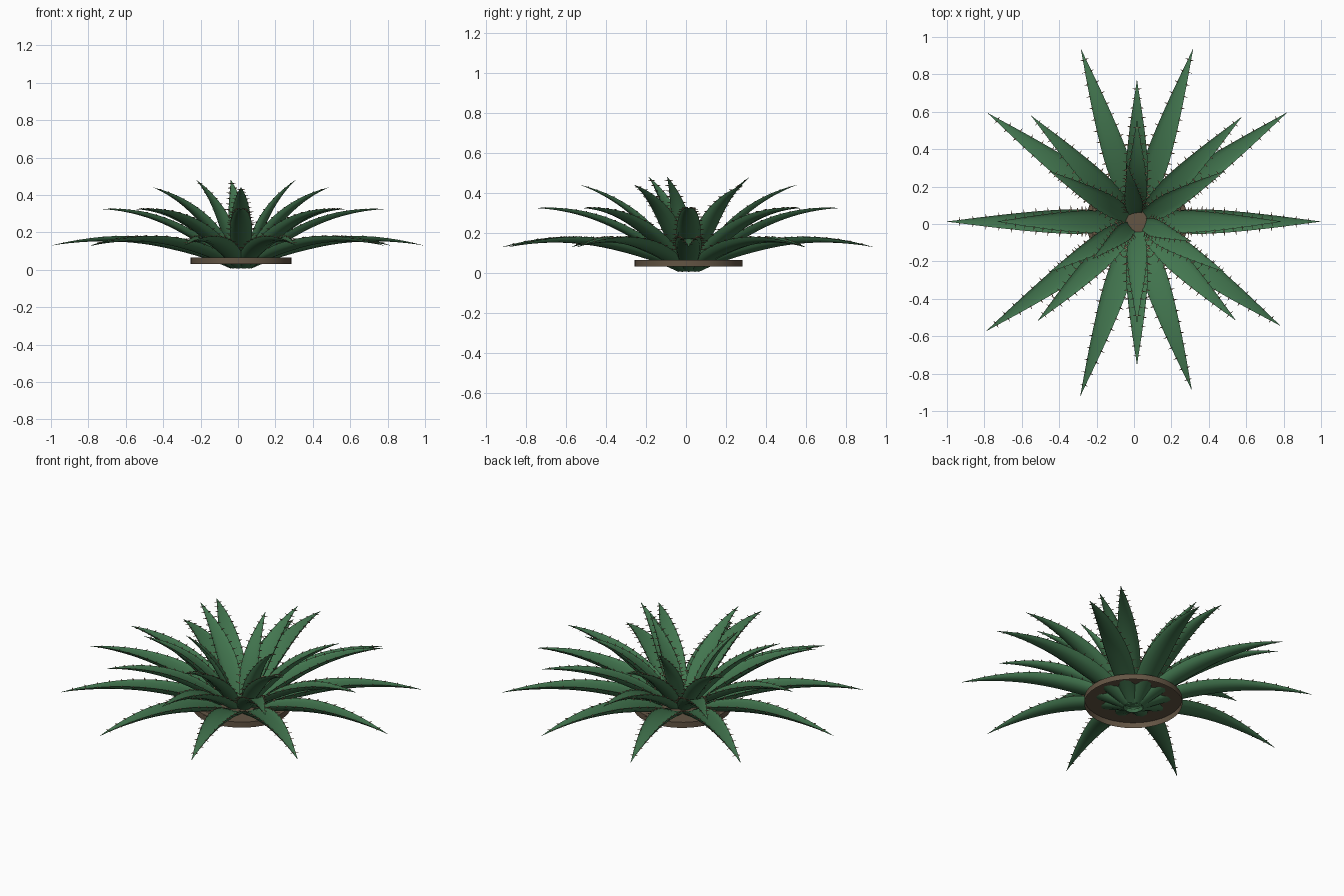
import bpy, bmesh, math
from mathutils import Vector, Matrix

if "Cube" in bpy.data.objects:
    bpy.data.objects.remove(bpy.data.objects["Cube"])

CENTRE = Vector((0.016, 0.013, 0))
STEPS, HALF = 22, 6


def material(name, rgb):
    m = bpy.data.materials.new(name)
    m.use_nodes = True
    m.diffuse_color = (*rgb, 1)
    m.node_tree.nodes["Principled BSDF"].inputs["Base Color"].default_value = (*rgb, 1)
    return m


green = material("leaf green", (0.055, 0.18, 0.078))
tan = material("tooth tan", (0.26, 0.19, 0.11))
brown = material("soil brown", (0.125, 0.09, 0.057))


def finish(name, bm, mats, angle=50):
    bmesh.ops.recalc_face_normals(bm, faces=bm.faces)
    mesh = bpy.data.meshes.new(name)
    bm.to_mesh(mesh)
    bm.free()
    for m in mats:
        mesh.materials.append(m)
    ob = bpy.data.objects.new(name, mesh)
    bpy.context.collection.objects.link(ob)
    bpy.ops.object.select_all(action='DESELECT')
    bpy.context.view_layer.objects.active = ob
    ob.select_set(True)
    bpy.ops.object.shade_smooth_by_angle(angle=math.radians(angle))
    return ob


def half_width(t, width):
    # Narrow foot, widest at a third, long taper to the tip
    if t < 0.35:
        return width * (0.6 + 0.4 * math.sin(t / 0.35 * math.pi / 2))
    return max(width * (1 - ((t - 0.35) / 0.65) ** 1.5), 0.001)


def frame(a, b, c, t):
    # Point and upward normal on a quadratic arc in the radial plane
    p = a * (1 - t) ** 2 + b * 2 * t * (1 - t) + c * t * t
    d = ((b - a) * (1 - t) + (c - b) * t).normalized()
    return p, d, Vector((-d.z, 0, d.x))


def add_tooth(bm, foot, out, along, size):
    # Small three-sided spike on the leaf margin
    up = along.cross(out)
    ring = [bm.verts.new(foot - out * 0.004 + size * 0.26 *
                         (along * math.cos(k * math.tau / 3) + up * math.sin(k * math.tau / 3)))
            for k in range(3)]
    tip = bm.verts.new(foot + out * size + along * size * 0.2)
    faces = [bm.faces.new((ring[k], ring[(k + 1) % 3], tip)) for k in range(3)]
    faces.append(bm.faces.new(ring[::-1]))
    for f in faces:
        f.material_index = 1


def leaf(name, angle, foot_z, bend, tip, width, teeth):
    a, b, c = Vector((0.04, 0, foot_z)), Vector((bend[0], 0, bend[1])), Vector((tip[0], 0, tip[1]))
    bm = bmesh.new()
    # Crescent section: shallow channel on top, rounded keel below
    top = [(math.cos(math.pi * k / HALF), -0.18 * math.sin(math.pi * k / HALF)) for k in range(HALF)]
    keel = [(-math.cos(math.pi * k / HALF), -0.7 * math.sin(math.pi * k / HALF)) for k in range(HALF)]
    section = top + keel
    n = len(section)
    rings = []
    for i in range(STEPS + 1):
        t = i / STEPS
        p, d, up = frame(a, b, c, t)
        w = half_width(t, width)
        rings.append([bm.verts.new(p + Vector((0, w * y, 0)) + up * w * z) for y, z in section])
    for r, s in zip(rings, rings[1:]):
        for k in range(n):
            bm.faces.new((r[k], r[(k + 1) % n], s[(k + 1) % n], s[k]))
    bm.faces.new(rings[0])
    bm.faces.new(rings[-1][::-1])
    # Teeth along both margins
    for k in range(teeth):
        t = 0.16 + 0.78 * k / (teeth - 1)
        p, d, up = frame(a, b, c, t)
        w = half_width(t, width)
        for side in (-1, 1):
            out = Vector((0, side, 0))
            add_tooth(bm, p + out * w, out, d, 0.024 - 0.008 * t)
    bm.transform(Matrix.Translation(CENTRE) @ Matrix.Rotation(math.radians(angle), 4, 'Z'))
    finish(name, bm, (green, tan))


# Four whorls: name, first angle, foot height, bend, tip height, width, teeth, leaf lengths
whorls = [
    ("outer_leaf", 0, 0.03, (0.45, 0.27), 0.13, 0.066, 13,
     (0.98, 0.99, 0.97, 0.97, 0.985, 1.015, 0.995, 0.98, 0.945, 0.945)),
    ("middle_leaf", 0, 0.04, (0.35, 0.35), 0.325, 0.06, 13,
     (0.77, 0.79, 0.755, 0.8, 0.745, 0.75, 0.765, 0.745)),
    ("inner_leaf", 30, 0.05, (0.21, 0.36), 0.44, 0.055, 12, (0.54,) * 6),
    ("heart_leaf", 100, 0.06, (0.09, 0.33), 0.48, 0.05, 11, (0.31,) * 3),
]
for name, start, foot_z, bend, tip_z, width, teeth, lengths in whorls:
    for i, length in enumerate(lengths):
        leaf(f"{name}_{i + 1}", start + i * 360 / len(lengths), foot_z, bend,
             (length, tip_z), width, teeth)

# Soil disc: flat top with a rim, open underneath
bm = bmesh.new()
bmesh.ops.create_circle(bm, cap_ends=True, radius=0.27, segments=48)
rim = bmesh.ops.extrude_edge_only(bm, edges=bm.edges[:])
bmesh.ops.translate(bm, vec=(0, 0, -0.034),
                    verts=[v for v in rim["geom"] if isinstance(v, bmesh.types.BMVert)])
bm.transform(Matrix.Translation(CENTRE + Vector((0, 0, 0.066))))
finish("soil_disc", bm, (brown,), 30)
